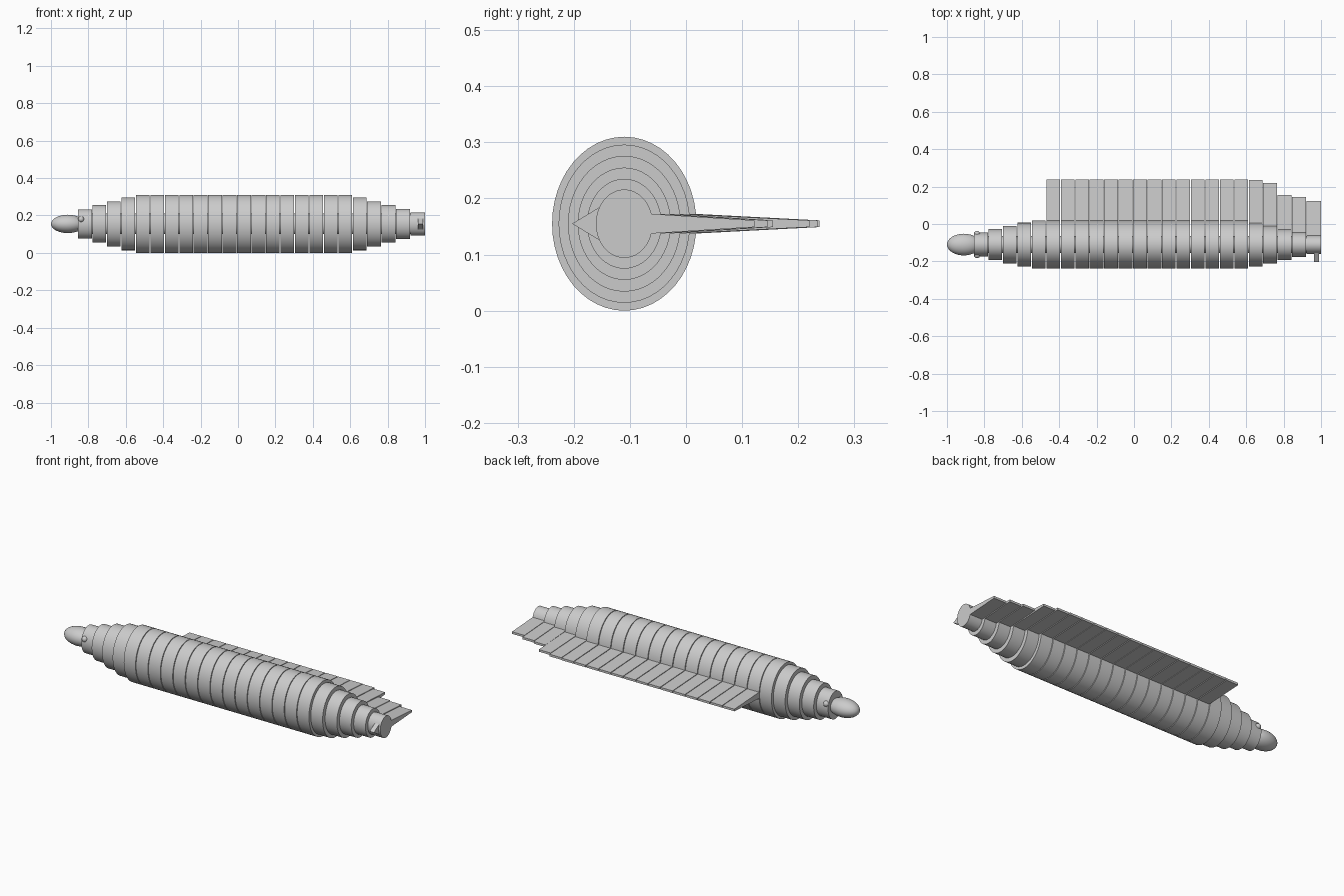
import bpy
import bmesh
import math
from mathutils import Matrix

old = bpy.data.objects.get("Cube")
if old:
    bpy.data.objects.remove(old, do_unlink=True)

grey = bpy.data.materials.new("plain_grey")
grey.use_nodes = True
grey.diffuse_color = (0.6, 0.6, 0.6, 1)
grey.node_tree.nodes["Principled BSDF"].inputs["Base Color"].default_value = (0.6, 0.6, 0.6, 1)

CY, CZ = -0.11, 0.155      # body axis
START, COUNT = -0.855, 24  # first ring and number of rings
PITCH = (1 - START) / COUNT
GAP = 0.004
FLAT = 0.83                # body width over body height


def finish(name, bm, smooth=False):
    bmesh.ops.recalc_face_normals(bm, faces=bm.faces)
    mesh = bpy.data.meshes.new(name)
    bm.to_mesh(mesh)
    bm.free()
    mesh.materials.append(grey)
    obj = bpy.data.objects.new(name, mesh)
    bpy.context.collection.objects.link(obj)
    if smooth:
        bpy.ops.object.select_all(action="DESELECT")
        obj.select_set(True)
        bpy.context.view_layer.objects.active = obj
        bpy.ops.object.shade_smooth_by_angle(angle=math.radians(40))
    return obj


def drum(name, x0, x1, radius):
    bm = bmesh.new()
    m = (Matrix.Translation(((x0 + x1) / 2, CY, CZ))
         @ Matrix.Diagonal((1, FLAT, 1, 1))
         @ Matrix.Rotation(math.pi / 2, 4, "Y"))
    bmesh.ops.create_cone(bm, cap_ends=True, segments=48, radius1=radius,
                          radius2=radius, depth=x1 - x0, matrix=m)
    return finish(name, bm, True)


def prism(name, x0, x1, outline):
    """Extrude a (y, z) outline along x."""
    bm = bmesh.new()
    face = bm.faces.new([bm.verts.new((x0, y, z)) for y, z in outline])
    new = bmesh.ops.extrude_face_region(bm, geom=[face])["geom"]
    verts = [v for v in new if isinstance(v, bmesh.types.BMVert)]
    bmesh.ops.translate(bm, verts=verts, vec=(x1 - x0, 0, 0))
    return finish(name, bm)


def ball(name, centre, size):
    bm = bmesh.new()
    m = Matrix.Translation(centre) @ Matrix.Diagonal((*size, 1))
    bmesh.ops.create_uvsphere(bm, u_segments=32, v_segments=16, radius=1, matrix=m)
    return finish(name, bm, True)


# Body rings: narrow at both ends, with fins along the back
head_radii = [0.078, 0.1, 0.121, 0.141]
tail_radii = [0.141, 0.121, 0.1, 0.08, 0.061]
full = COUNT - len(head_radii) - len(tail_radii)
radii = head_radii + [CZ] * full + tail_radii
tail_tips = [0.235, 0.22, 0.155, 0.145, 0.122]

for i, radius in enumerate(radii):
    x0 = START + i * PITCH
    x1 = x0 + PITCH - (GAP if i < COUNT - 1 else 0)
    drum(f"body_ring_{i + 1}", x0, x1, radius)
    if i > len(head_radii):
        k = i - (COUNT - len(tail_tips))
        tip = tail_tips[k] if k >= 0 else 0.238
        root = CY + radius * FLAT - 0.01
        prism(f"fin_{i + 1}", x0, x1, [(root, CZ - 0.018), (tip, CZ - 0.006),
                                       (tip, CZ + 0.006), (root, CZ + 0.018)])

# Inner core joining the rings
drum("core", START + 0.01, 0.99, 0.055)

# Head and eyes
ball("head", (-0.91, CY, CZ), (0.09, 0.058, 0.049))
for side, sign in (("left", 1), ("right", -1)):
    ball(f"{side}_eye", (-0.839, CY + sign * 0.057, CZ + 0.025), (0.016, 0.016, 0.016))

# Pointed spur under the tail
prism("tail_spur", 0.963, 0.99, [(-0.203, CZ), (-0.15, CZ + 0.032), (-0.15, CZ - 0.032)])
